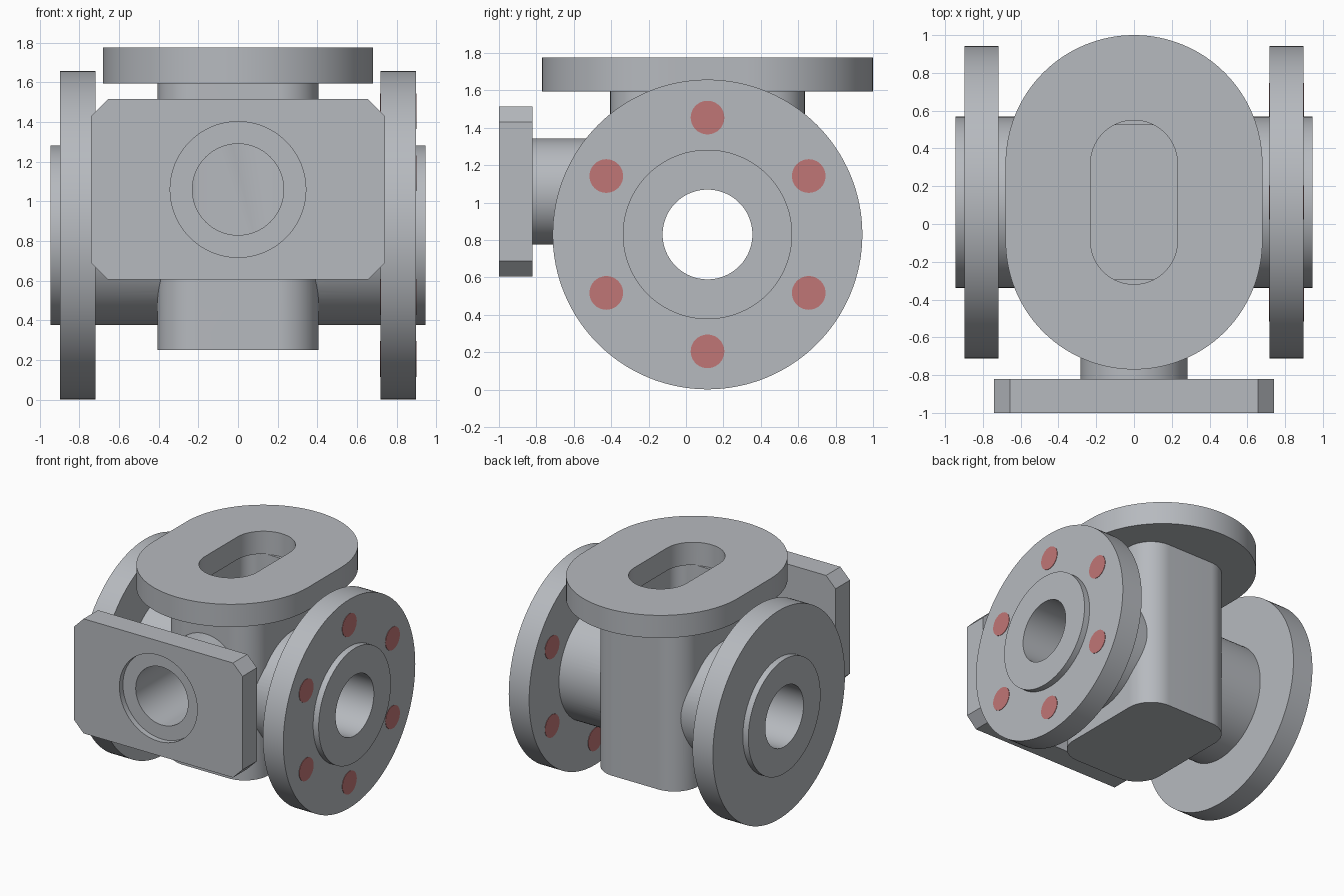
import bpy, bmesh, math

if "Cube" in bpy.data.objects:
    bpy.data.objects.remove(bpy.data.objects["Cube"])

CY = 0.115      # y of the body axis
ZP = 0.83       # height of the side ports
ZF = 1.06       # height of the front port


def material(name, rgb):
    m = bpy.data.materials.new(name)
    m.diffuse_color = (*rgb, 1)
    m.use_nodes = True
    m.node_tree.nodes["Principled BSDF"].inputs["Base Color"].default_value = m.diffuse_color
    return m


GREY = material("cast_grey", (0.47, 0.49, 0.52))
RED = material("bolt_red", (0.53, 0.18, 0.18))


def rounded(cu, cv, hu, hv, r, n=24):
    """Rectangle with rounded corners: r = hu gives a slot, r = hu = hv a circle, n = 1 a chamfer."""
    pts = []
    for k, (su, sv) in enumerate([(1, 1), (-1, 1), (-1, -1), (1, -1)]):
        for i in range(n + 1):
            a = math.pi / 2 * (k + i / n)
            p = (cu + su * (hu - r) + r * math.cos(a), cv + sv * (hv - r) + r * math.sin(a))
            if not pts or math.dist(p, pts[-1]) > 1e-5:
                pts.append(p)
    if math.dist(pts[0], pts[-1]) < 1e-5:
        pts.pop()
    return pts


def circle(cu, cv, r, n=24):
    return rounded(cu, cv, r, r, r, n)


def prism(name, pts, axis, lo, hi, mat=GREY):
    """Extrude a flat profile along an axis from lo to hi."""
    place = {"x": lambda u, v, w: (w, u, v),
             "y": lambda u, v, w: (u, w, v),
             "z": lambda u, v, w: (u, v, w)}[axis]
    bm = bmesh.new()
    a = [bm.verts.new(place(u, v, lo)) for u, v in pts]
    b = [bm.verts.new(place(u, v, hi)) for u, v in pts]
    bm.faces.new(a)
    bm.faces.new(b)
    for i in range(len(pts)):
        j = (i + 1) % len(pts)
        bm.faces.new((a[i], a[j], b[j], b[i]))
    bmesh.ops.recalc_face_normals(bm, faces=bm.faces)
    me = bpy.data.meshes.new(name)
    bm.to_mesh(me)
    bm.free()
    me.materials.append(mat)
    ob = bpy.data.objects.new(name, me)
    bpy.context.collection.objects.link(ob)
    return ob


def activate(ob):
    bpy.ops.object.select_all(action="DESELECT")
    ob.select_set(True)
    bpy.context.view_layer.objects.active = ob


def combine(base, other, op):
    mod = base.modifiers.new(op.lower(), "BOOLEAN")
    mod.operation, mod.object, mod.solver = op, other, "EXACT"
    activate(base)
    bpy.ops.object.modifier_apply(modifier=mod.name)
    bpy.data.objects.remove(other)


# Rounded box body
body = prism("valve_body", rounded(0, CY, 0.405, 0.52, 0.205), "z", 0.25, 1.68)

# Outer parts: side pipe and flanges, top cover flange, front pipe and plate
solids = [
    prism("side_pipe", circle(CY, ZP, 0.453), "x", -0.945, 0.945),
    prism("right_flange", circle(CY, ZP, 0.828, 32), "x", 0.718, 0.897),
    prism("left_flange", circle(CY, ZP, 0.828, 32), "x", -0.897, -0.718),
    prism("top_flange", rounded(0, CY, 0.68, 0.885, 0.68, 32), "z", 1.595, 1.775),
    prism("front_pipe", circle(0, ZF, 0.283), "y", -0.9, -0.25),
]
# Front plate with chamfered corners
solids.append(prism("front_plate", rounded(0, ZF, 0.74, 0.455, 0.084, 1), "y", -1.0, -0.82))
for s in solids:
    combine(body, s, "UNION")

# Hollows: inner chamber, top slot, side bore, front bore and its recess
cutters = [
    prism("chamber", rounded(0, CY, 0.295, 0.41, 0.1, 12), "z", 0.36, 1.595),
    prism("top_slot", rounded(0, CY, 0.23, 0.434, 0.23), "z", 1.59, 1.9),
    prism("side_bore", circle(CY, ZP, 0.24), "x", -1.1, 1.1),
    prism("front_bore", circle(0, ZF, 0.23), "y", -1.2, -0.1),
    prism("front_recess", circle(0, ZF, 0.342), "y", -1.2, -0.955),
]
for c in cutters:
    c.hide_render = True
    combine(body, c, "DIFFERENCE")
activate(body)
bpy.ops.object.shade_smooth_by_angle(angle=math.radians(30))

# Six red bolts, flush through the right flange
for i in range(6):
    a = math.radians(90 + 60 * i)
    bolt = prism(f"flange_bolt_{i + 1}",
                 circle(CY + 0.625 * math.cos(a), ZP + 0.625 * math.sin(a), 0.09, 10),
                 "x", 0.715, 0.9, RED)
    activate(bolt)
    bpy.ops.object.shade_smooth_by_angle(angle=math.radians(30))
